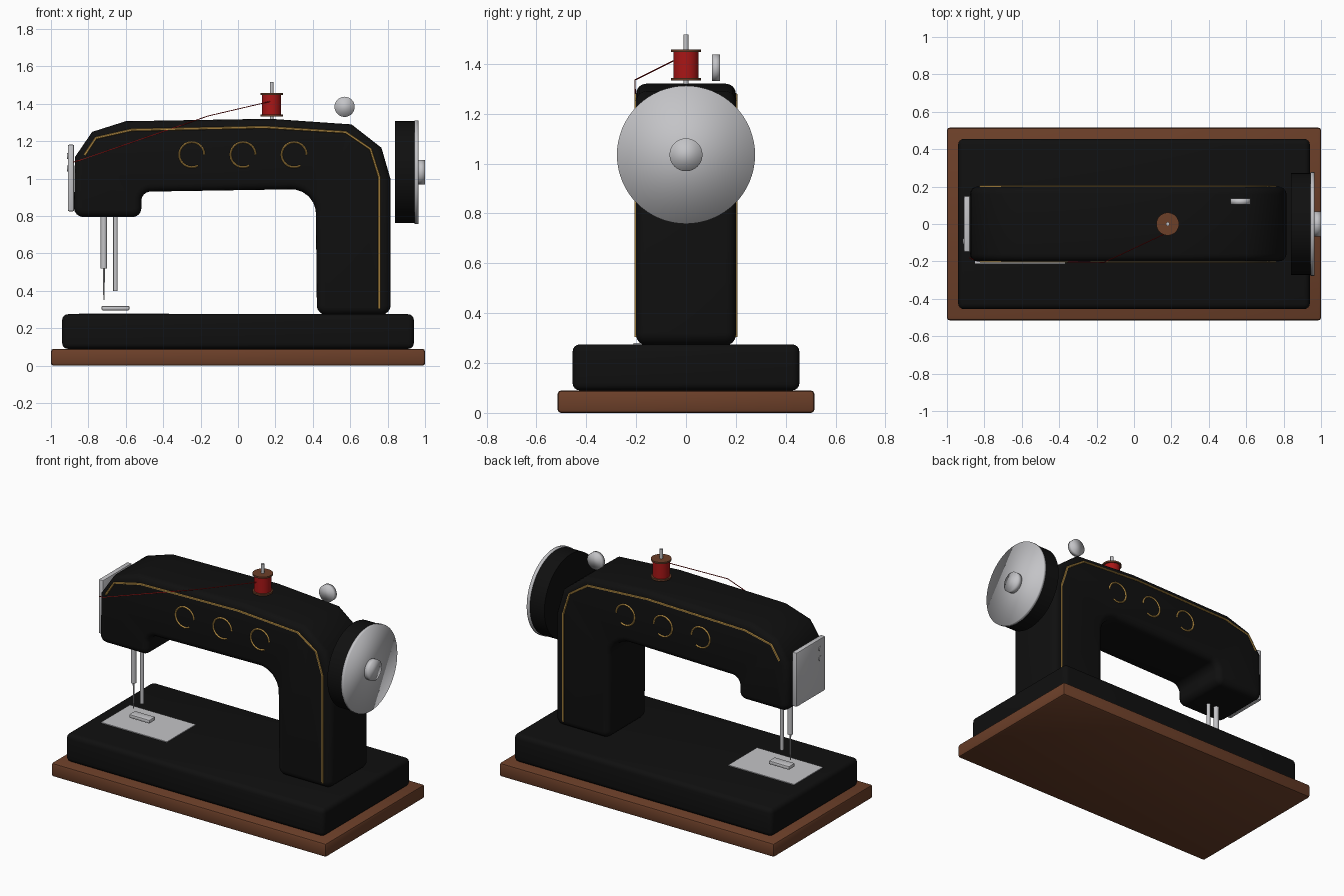
import bpy, bmesh, math
from mathutils import Vector, Matrix

cube = bpy.data.objects.get("Cube")
if cube:
    bpy.data.objects.remove(cube, do_unlink=True)


def material(name, rgb):
    m = bpy.data.materials.new(name)
    m.use_nodes = True
    m.diffuse_color = (*rgb, 1)
    m.node_tree.nodes["Principled BSDF"].inputs["Base Color"].default_value = (*rgb, 1)
    return m


BLACK = material("black enamel", (0.005, 0.005, 0.005))
WOOD = material("brown wood", (0.15, 0.05, 0.022))
SILVER = material("silver metal", (0.55, 0.55, 0.57))
GOLD = material("gold paint", (0.55, 0.32, 0.07))
RED = material("red thread", (0.4, 0.008, 0.008))


def finish(name, mesh, mat, angle=35):
    """Shade the mesh, give it its colour and put it in the scene."""
    mesh.materials.clear()
    mesh.materials.append(mat)
    for p in mesh.polygons:
        p.use_smooth = True
        p.material_index = 0
    if angle < 180:
        mesh.set_sharp_from_angle(angle=math.radians(angle))
    ob = bpy.data.objects.new(name, mesh)
    bpy.context.collection.objects.link(ob)
    return ob


def from_bmesh(name, bm, mat, angle=35):
    bmesh.ops.recalc_face_normals(bm, faces=bm.faces)
    mesh = bpy.data.meshes.new(name)
    bm.to_mesh(mesh)
    bm.free()
    return finish(name, mesh, mat, angle)


def box(name, mat, x, y, z, bevel=0.0, segments=3):
    """Box between (min, max) pairs, with rounded edges."""
    lo, hi = Vector((x[0], y[0], z[0])), Vector((x[1], y[1], z[1]))
    bm = bmesh.new()
    bmesh.ops.create_cube(bm, size=1, matrix=Matrix.Translation((lo + hi) / 2)
                          @ Matrix.Diagonal((*(hi - lo), 1)))
    if bevel:
        bmesh.ops.bevel(bm, geom=bm.edges[:], offset=bevel, segments=segments,
                        profile=0.5, affect='EDGES')
    return from_bmesh(name, bm, mat)


def rod(name, mat, start, end, radius, tip=None, sides=32, angle=35):
    """Cylinder or cone from start to end."""
    a, b = Vector(start), Vector(end)
    turn = (b - a).to_track_quat('Z', 'Y').to_matrix().to_4x4()
    bm = bmesh.new()
    bmesh.ops.create_cone(bm, cap_ends=True, segments=sides, radius1=radius,
                          radius2=radius if tip is None else tip, depth=(b - a).length,
                          matrix=Matrix.Translation((a + b) / 2) @ turn)
    return from_bmesh(name, bm, mat, angle)


def tube(name, mat, points, radius):
    """Thin round line through the points."""
    cu = bpy.data.curves.new(name, 'CURVE')
    cu.dimensions = '3D'
    cu.bevel_depth = radius
    cu.bevel_resolution = 1
    cu.use_fill_caps = True
    sp = cu.splines.new('POLY')
    sp.points.add(len(points) - 1)
    for p, co in zip(sp.points, points):
        p.co = (*co, 1)
    tmp = bpy.data.objects.new(name + " path", cu)
    mesh = bpy.data.meshes.new_from_object(tmp)
    bpy.data.objects.remove(tmp)
    return finish(name, mesh, mat, 60)


def rounded(corners, steps=6):
    """Replace each (x, z, radius) corner by a fillet."""
    out = []
    for i, (x, z, r) in enumerate(corners):
        p = Vector((x, z))
        a = (Vector(corners[i - 1][:2]) - p).normalized()
        b = (Vector(corners[(i + 1) % len(corners)][:2]) - p).normalized()
        if not r:
            out.append(p)
            continue
        half = a.angle(b) / 2
        s, e = p + a * (r / math.tan(half)), p + b * (r / math.tan(half))
        c = p + (a + b).normalized() * (r / math.sin(half))
        for k in range(steps + 1):
            d = (s - c).lerp(e - c, k / steps)
            out.append(c + d.normalized() * r)
    return out


# Base and bed
box("wooden_base", WOOD, (-1, 1), (-0.515, 0.515), (0, 0.09), 0.014, 2)
box("bed", BLACK, (-0.94, 0.94), (-0.455, 0.455), (0.09, 0.275), 0.03, 4)
box("needle_plate", SILVER, (-0.85, -0.37), (-0.21, 0.09), (0.272, 0.28))

# Body: arm, head and column as one rounded profile
profile = rounded([
    (0.815, 0.272, 0.05), (0.815, 1.0, 0), (0.767, 1.165, 0), (0.607, 1.29, 0),
    (0.17, 1.32, 0), (-0.6, 1.307, 0), (-0.78, 1.25, 0), (-0.872, 1.115, 0),
    (-0.878, 0.795, 0.05), (-0.517, 0.795, 0.046), (-0.517, 0.93, 0.05),
    (0.415, 0.945, 0.13), (0.422, 0.272, 0.05)])
bm = bmesh.new()
cap = bm.faces.new([bm.verts.new((p.x, -0.2, p.y)) for p in profile])
side = bmesh.ops.extrude_face_region(bm, geom=[cap])["geom"]
bmesh.ops.translate(bm, vec=(0, 0.4, 0), verts=[v for v in side if isinstance(v, bmesh.types.BMVert)])
rim = [e for e in bm.edges if abs(e.verts[0].co.y - e.verts[1].co.y) < 0.01]
bmesh.ops.recalc_face_normals(bm, faces=bm.faces)
bmesh.ops.bevel(bm, geom=rim, offset=0.04, segments=4, profile=0.5, affect='EDGES')
from_bmesh("machine_body", bm, BLACK, 40)

# Gold trim on both sides
trim = [(0.755, 0.305), (0.755, 1.01), (0.708, 1.158), (0.575, 1.248),
        (0.14, 1.275), (-0.57, 1.26), (-0.76, 1.217), (-0.82, 1.126)]
for label, y in (("front", -0.2), ("back", 0.2)):
    tube(label + "_trim_line", GOLD, [(x, y, z) for x, z in trim], 0.007)
    for n, cx in enumerate((-0.247, 0.027, 0.3)):
        arc = [math.radians(a) for a in range(0, 301, 15)]
        tube(f"{label}_trim_ring_{n + 1}", GOLD,
             [(cx + 0.067 * math.cos(a), y, 1.128 + 0.067 * math.sin(a)) for a in arc], 0.006)

# Face plate with two screws
box("face_plate", SILVER, (-0.91, -0.876), (-0.15, 0.15), (0.825, 1.182), 0.008, 2)
for n, z in enumerate((1.055, 1.12)):
    rod(f"face_plate_screw_{n + 1}", SILVER, (-0.905, -0.094, z), (-0.914, -0.094, z), 0.016, sides=16)

# Needle and presser foot
NY = -0.06
rod("needle_bar", SILVER, (-0.717, NY, 0.52), (-0.717, NY, 0.83), 0.017, sides=16)
rod("needle", SILVER, (-0.717, NY, 0.35), (-0.717, NY, 0.53), 0.003, 0.006, sides=8)
rod("presser_bar", SILVER, (-0.655, NY, 0.4), (-0.655, NY, 0.83), 0.012, sides=16)
box("presser_foot", SILVER, (-0.73, -0.58), (NY - 0.032, NY + 0.032), (0.295, 0.32), 0.008, 2)

# Hand wheel
WZ = 1.035
rod("hand_wheel", BLACK, (0.84, 0, WZ), (0.947, 0, WZ), 0.272, sides=64)
rod("hand_wheel_disc", SILVER, (0.945, 0, WZ), (0.965, 0, WZ), 0.277, sides=64, angle=180)
rod("hand_wheel_hub", SILVER, (0.96, 0, WZ), (1.0, 0, WZ), 0.066, angle=180)

# Tension knob on the top
rod("top_knob", SILVER, (0.57, 0.104, 1.384), (0.57, 0.136, 1.384), 0.054, angle=180)

# Spool and its pin
SX = 0.18
rod("spool_pin", SILVER, (SX, 0, 1.3), (SX, 0, 1.518), 0.01, sides=16)
rod("spool_thread", RED, (SX, 0, 1.335), (SX, 0, 1.455), 0.051)
for label, z in (("lower", 1.333), ("upper", 1.447)):
    rod(label + "_spool_flange", WOOD, (SX, 0, z), (SX, 0, z + 0.011), 0.061)

# Loose thread from spool to head
tube("loose_thread", RED, [(0.17, -0.05, 1.412), (-0.16, -0.205, 1.335),
                           (-0.84, -0.198, 1.1), (-0.882, -0.18, 1.088)], 0.0025)
